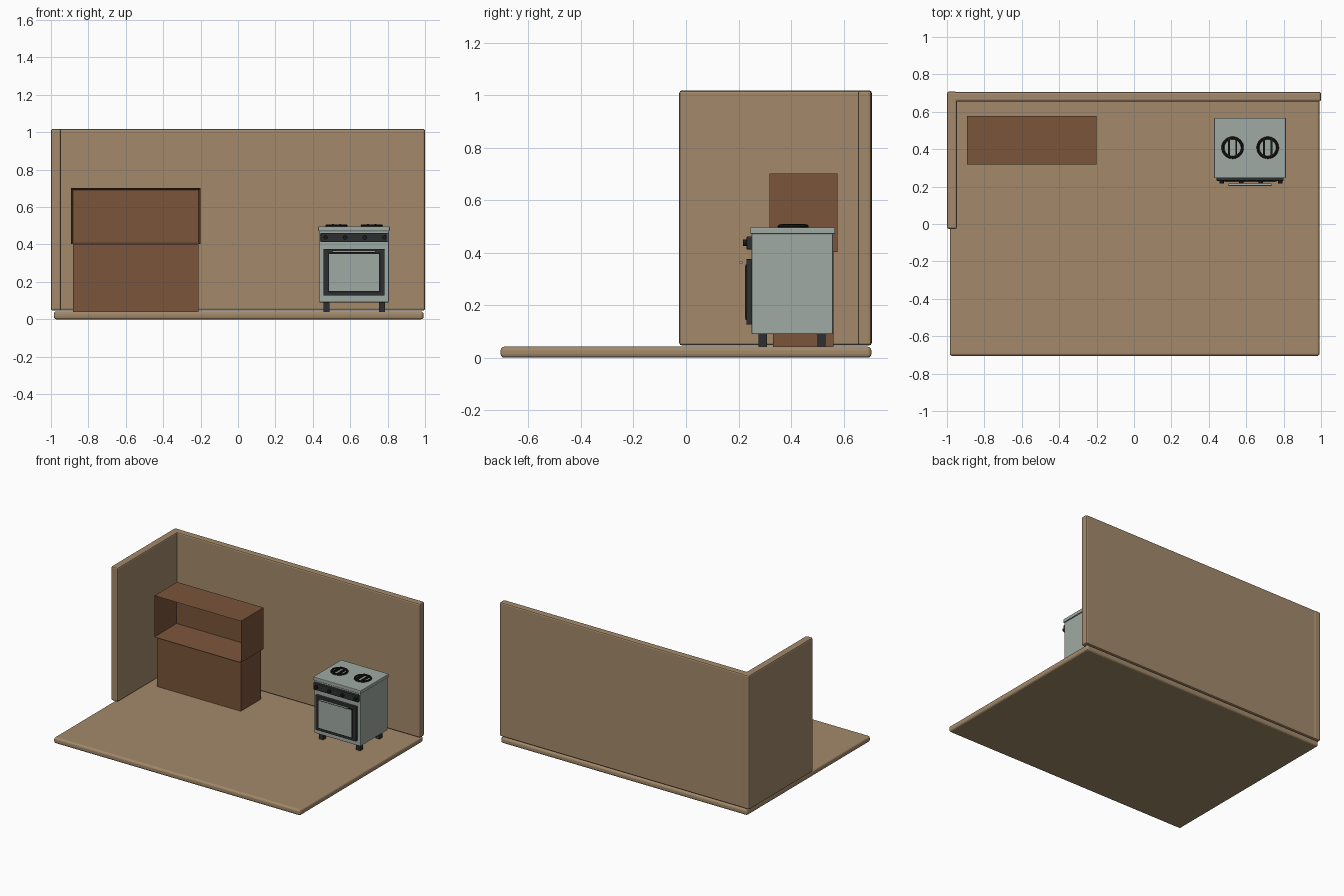
import bpy
import bmesh
from math import pi
from mathutils import Matrix, Vector

default = bpy.data.objects.get("Cube")
if default:
    bpy.data.objects.remove(default, do_unlink=True)


def material(name, color):
    m = bpy.data.materials.new(name)
    m.use_nodes = True
    m.diffuse_color = (*color, 1)
    bsdf = m.node_tree.nodes["Principled BSDF"]
    bsdf.inputs["Base Color"].default_value = (*color, 1)
    bsdf.inputs["Roughness"].default_value = 0.7
    return m


TAN = material("tan plaster", (0.37, 0.255, 0.147))
BROWN = material("brown wood", (0.195, 0.089, 0.043))
STEEL = material("pale steel", (0.352, 0.402, 0.371))
DARK = material("dark grey", (0.027, 0.028, 0.029))
BLACK = material("black iron", (0.01, 0.01, 0.01))


def finish(name, bm, mat, bevel=0, segments=2):
    mesh = bpy.data.meshes.new(name)
    bm.to_mesh(mesh)
    bm.free()
    mesh.materials.append(mat)
    obj = bpy.data.objects.new(name, mesh)
    bpy.context.collection.objects.link(obj)
    if bevel:
        mod = obj.modifiers.new("Bevel", "BEVEL")
        mod.width = bevel
        mod.segments = segments
    return obj


def box_mesh(x, y, z):
    """Box from (low, high) ranges on each axis."""
    bm = bmesh.new()
    lo, hi = Vector((x[0], y[0], z[0])), Vector((x[1], y[1], z[1]))
    bmesh.ops.create_cube(bm, size=1, matrix=Matrix.Translation((lo + hi) / 2)
                          @ Matrix.Diagonal((*(hi - lo), 1)))
    return bm


def box(name, x, y, z, mat, bevel=0, segments=2):
    return finish(name, box_mesh(x, y, z), mat, bevel, segments)


def rod(name, center, radius, length, axis, mat, sides=16):
    bm = bmesh.new()
    turn = Matrix.Rotation(pi / 2, 4, "Y" if axis == "x" else "X")
    bmesh.ops.create_cone(bm, cap_ends=True, segments=sides, radius1=radius,
                          radius2=radius, depth=length,
                          matrix=Matrix.Translation(center) @ turn)
    obj = finish(name, bm, mat)
    smooth(obj)
    return obj


def smooth(obj):
    bpy.ops.object.select_all(action="DESELECT")
    obj.select_set(True)
    bpy.context.view_layer.objects.active = obj
    bpy.ops.object.shade_smooth_by_angle(angle=pi / 5)


# Room shell
box("floor", (-0.985, 0.992), (-0.706, 0.706), (0, 0.042), TAN, 0.014, 3)
box("back_wall", (-0.99, 1), (0.655, 0.706), (0.047, 1.018), TAN, 0.01)
box("left_side_wall", (-1, -0.946), (-0.026, 0.708), (0.047, 1.018), TAN, 0.01)

# Cabinet: closed base and open-fronted shelf box
box("cabinet_base", (-0.882, -0.21), (0.332, 0.562), (0.042, 0.402), BROWN)
bm = box_mesh((-0.893, -0.2), (0.318, 0.578), (0.402, 0.702))
bm.faces.ensure_lookup_table()
front = min(bm.faces, key=lambda f: f.calc_center_median().y)
bmesh.ops.inset_region(bm, faces=[front], thickness=0.014)
bmesh.ops.translate(bm, verts=front.verts, vec=(0, 0.24, 0))
finish("cabinet_shelf", bm, BROWN)

# Stove body
box("stove_body", (0.435, 0.806), (0.25, 0.56), (0.09, 0.472), STEEL, 0.004)
box("stove_top", (0.429, 0.812), (0.245, 0.568), (0.472, 0.497), STEEL, 0.004)
for side, x in (("right", 0.473), ("left", 0.769)):
    for end, y in (("front", 0.293), ("back", 0.516)):
        box(f"stove_leg_{end}_{side}", (x - 0.016, x + 0.016),
            (y - 0.016, y + 0.016), (0.042, 0.092), DARK)

# Control panel with knobs
box("control_panel", (0.442, 0.799), (0.231, 0.252), (0.413, 0.462), DARK, 0.003)
for i in range(4):
    rod(f"knob_{i + 1}", (0.468 + i * 0.105, 0.225, 0.438), 0.012, 0.016, "y", BLACK)

# Oven door, window and handle
door = box_mesh((0.457, 0.783), (0.23, 0.252), (0.126, 0.376))
finish("oven_door", door, DARK, 0.003)
box("window_rim", (0.48, 0.761), (0.227, 0.232), (0.143, 0.356), BLACK)
box("oven_window", (0.487, 0.754), (0.225, 0.229), (0.15, 0.349), STEEL)
rod("door_handle", (0.62, 0.21, 0.363), 0.006, 0.23, "x", STEEL, 12)

# Burner grates: a ring crossed by two bars
for side, x in (("right", 0.527), ("left", 0.715)):
    bpy.ops.mesh.primitive_torus_add(
        location=(x, 0.408, 0.5), major_radius=0.052, minor_radius=0.0075,
        major_segments=32, minor_segments=8)
    ring = bpy.context.object
    ring.name = f"burner_ring_{side}"
    ring.data.materials.append(BLACK)
    smooth(ring)
    for i, dx in enumerate((-0.02, 0.02)):
        box(f"burner_bar_{side}_{i + 1}", (x + dx - 0.005, x + dx + 0.005),
            (0.36, 0.456), (0.497, 0.51), BLACK)
